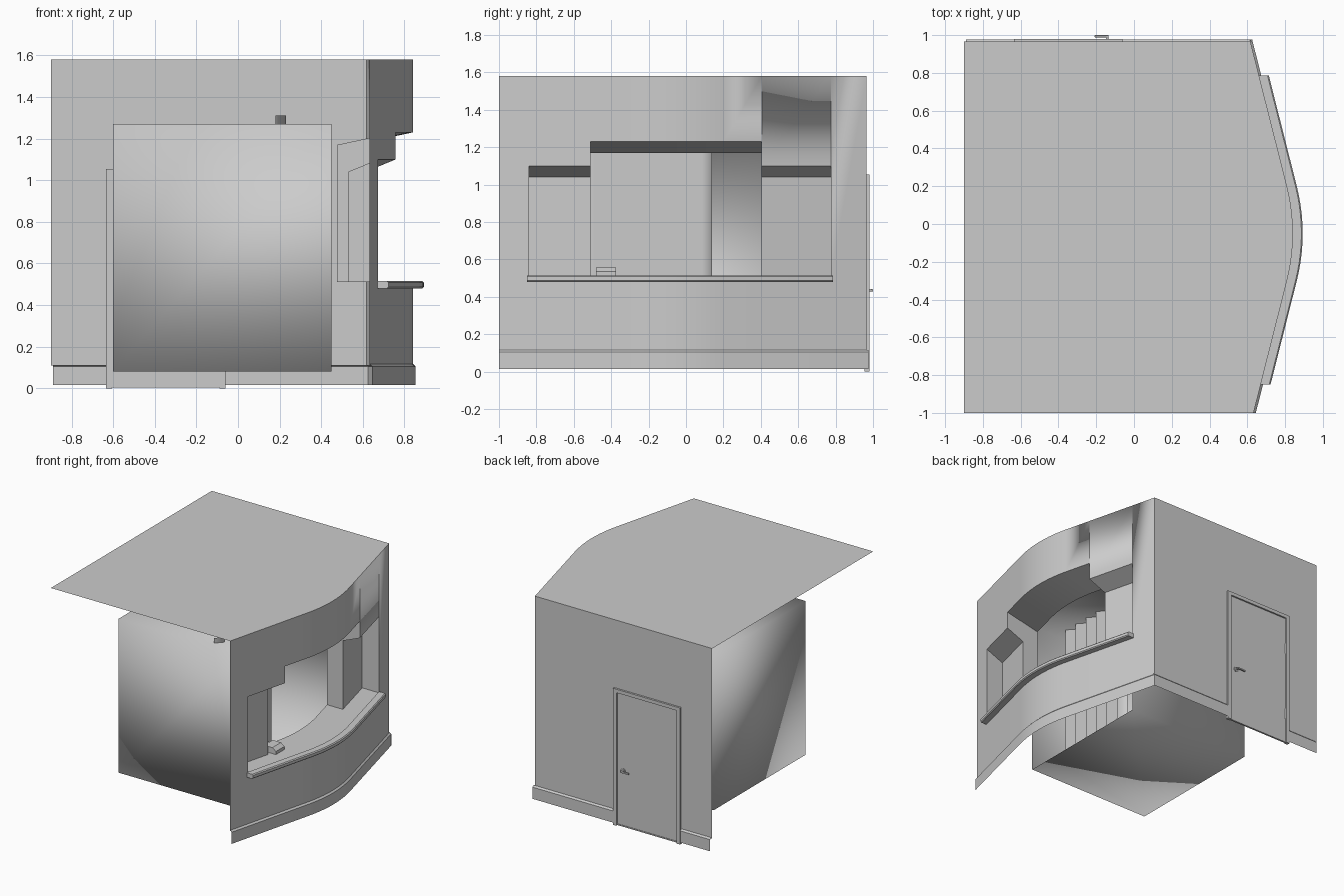
import bpy, bmesh, math

if "Cube" in bpy.data.objects:
    bpy.data.objects.remove(bpy.data.objects["Cube"])

TOP, SILL, BACK = 1.58, 0.51, 0.965


def wx(y):
    """Plan curve of the bowed serving wall: straight wings and a rounded middle."""
    if abs(y + 0.05) < 0.25:
        t = (y + 0.3) / 0.5
        return 0.81 * (1 - t) ** 2 + 2 * 0.8725 * t * (1 - t) + 0.81 * t * t
    return 0.81 - 0.253 * (abs(y + 0.05) - 0.25)


def span(y0, y1):
    """Stations along the wall between two y values."""
    ys = [-0.3 + 0.5 * i / 10 for i in range(11)]
    return [y0] + [y for y in ys if y0 + 0.001 < y < y1 - 0.001] + [y1]


def make(name, verts, faces, smooth=0):
    me = bpy.data.meshes.new(name)
    me.from_pydata(verts, [], faces)
    bm = bmesh.new()
    bm.from_mesh(me)
    bmesh.ops.remove_doubles(bm, verts=bm.verts, dist=0.0005)
    bmesh.ops.recalc_face_normals(bm, faces=bm.faces)
    bm.to_mesh(me)
    bm.free()
    ob = bpy.data.objects.new(name, me)
    bpy.context.collection.objects.link(ob)
    if smooth:
        for p in me.polygons:
            p.use_smooth = True
        if smooth < 180:
            bpy.ops.object.select_all(action='DESELECT')
            ob.select_set(True)
            bpy.context.view_layer.objects.active = ob
            bpy.ops.object.shade_smooth_by_angle(angle=math.radians(smooth))
    return ob


def sweep(name, strips, caps=False):
    """Sweep (offset, z) profiles along the bowed wall; strips = [(y0, y1, profile)]."""
    v, f = [], []
    for y0, y1, prof in strips:
        ys, n, b = span(y0, y1), len(prof), len(v)
        v += [(wx(y) + d, y, z) for y in ys for d, z in prof]
        for i in range(len(ys) - 1):
            for j in range(n - 1):
                a = b + i * n + j
                f.append((a, a + 1, a + n + 1, a + n))
        if caps:
            f += [tuple(range(b, b + n)), tuple(range(len(v) - n, len(v)))]
    return make(name, v, f, 30)


def box(name, x0, x1, y0, y1, z0, z1, bevel=0):
    v = [(x, y, z) for x in (x0, x1) for y in (y0, y1) for z in (z0, z1)]
    f = [(0, 1, 3, 2), (4, 6, 7, 5), (0, 4, 5, 1), (2, 3, 7, 6), (0, 2, 6, 4), (1, 5, 7, 3)]
    ob = make(name, v, f)
    if bevel:
        m = ob.modifiers.new("bevel", 'BEVEL')
        m.width, m.segments = bevel, 2
    return ob


# window layout: side niches and a deeper, taller middle opening
Y0, Y1, Y2, Y3 = -0.84, -0.51, 0.405, 0.775
ND, MD = -0.145, -0.28
NI, NO, MI, MO = 1.04, 1.10, 1.17, 1.23

# bowed wall with the window left open
sweep("serving_wall", [
    (-1, Y0, [(0, 0.11), (0, SILL), (0, TOP)]),
    (Y0, Y1, [(0, 0.11), (0, SILL)]), (Y1, Y2, [(0, 0.11), (0, SILL)]), (Y2, Y3, [(0, 0.11), (0, SILL)]),
    (Y0, Y1, [(0, NO), (0, TOP)]), (Y1, Y2, [(0, MO), (0, TOP)]), (Y2, Y3, [(0, NO), (0, TOP)]),
    (Y3, BACK, [(0, 0.11), (0, SILL), (0, TOP)])])

# niche backs, sloped headers and counter
sweep("window_recess", [
    (Y0, Y1, [(0, SILL), (ND, SILL), (ND, NI), (0, NO)]),
    (Y2, Y3, [(0, SILL), (ND, SILL), (ND, NI), (0, NO)]),
    (Y1, Y2, [(MD, MI), (0, MO)]),
    (Y1, Y2, [(MD, SILL), (0, SILL)])])
for name, y, prof in [
        ("niche_end_near", Y0, [(ND, SILL), (0, SILL), (0, NO), (ND, NI)]),
        ("niche_end_far", Y3, [(ND, SILL), (0, SILL), (0, NO), (ND, NI)]),
        ("opening_side_near", Y1, [(MD, SILL), (ND, SILL), (ND, NI), (0, NO), (0, MO), (MD, MI)]),
        ("opening_side_far", Y2, [(MD, SILL), (ND, SILL), (ND, NI), (0, NO), (0, MO), (MD, MI)])]:
    make(name, [(wx(y) + d, y, z) for d, z in prof], [tuple(range(len(prof)))])

# counter ledge with a rounded nose
sweep("counter_ledge", [(-0.85, 0.785, [(-0.005, 0.48), (0.045, 0.48), (0.052, 0.487), (0.052, 0.508),
                                        (0.045, 0.515), (-0.005, 0.515)])], caps=True)

# skirting along both walls
sweep("serving_wall_skirting", [(-1, 0.975, [(0.012, 0.015), (0.012, 0.105), (0, 0.117)])])
for name, a, b in [("skirting_left", -0.89, -0.635), ("skirting_right", -0.06, wx(BACK) + 0.012)]:
    make(name, [(x, y, z) for x in (a, b) for y, z in
                ((BACK + 0.012, 0.015), (BACK + 0.012, 0.105), (BACK, 0.117))],
         [(0, 1, 4, 3), (1, 2, 5, 4)])

# door wall with its doorway, and the roof
XE = wx(BACK)
make("door_wall", [(x, BACK, z) for x, z in
                   [(-0.9, 0.11), (-0.62, 0.11), (-0.62, 1.04), (-0.075, 1.04), (-0.075, 0.11),
                    (XE, 0.11), (XE, TOP), (-0.9, TOP)]], [tuple(range(8))])
edge = [(wx(y), y, TOP) for y in span(-1, BACK)]
make("roof", [(-0.9, -1, TOP)] + edge + [(-0.9, BACK, TOP)], [tuple(range(len(edge) + 2))])

# door, frame, hinges and handle
box("door", -0.607, -0.088, 0.955, 0.968, 0.012, 1.03)
fr = [(-0.635, 0), (-0.635, 1.055), (-0.06, 1.055), (-0.06, 0),
      (-0.09, 0), (-0.09, 1.028), (-0.605, 1.028), (-0.605, 0)]
make("door_frame", [(x, y, z) for y in (0.955, 0.98) for x, z in fr],
     [(0, 1, 6, 7), (1, 2, 5, 6), (2, 3, 4, 5), (8, 9, 14, 15), (9, 10, 13, 14), (10, 11, 12, 13)]
     + [(i, (i + 1) % 8, (i + 1) % 8 + 8, i + 8) for i in range(8)])
box("door_threshold", -0.605, -0.09, 0.958, 0.972, 0.003, 0.012)
for i, z in enumerate((0.24, 0.78)):
    box(f"hinge_{i + 1}", -0.62, -0.604, 0.95, 0.975, z - 0.042, z + 0.042)
for name, r, y0, y1 in [("handle_rose", 0.018, 0.966, 0.976), ("handle_stem", 0.007, 0.97, 0.995)]:
    bpy.ops.mesh.primitive_cylinder_add(vertices=16, radius=r, depth=y1 - y0,
                                        location=(-0.142, (y0 + y1) / 2, 0.435),
                                        rotation=(math.pi / 2, 0, 0))
    bpy.context.object.name = name
    bpy.ops.object.shade_smooth_by_angle()
box("handle_lever", -0.208, -0.134, 0.988, 1.0, 0.429, 0.441, 0.003)

# backdrop room behind the window, open towards the counter
v = [(x, y, z) for x in (-0.6, 0.45) for y in (-0.6, 0.52) for z in (0.08, 1.27)]
make("inner_room", v, [(0, 1, 3, 2), (0, 4, 5, 1), (2, 3, 7, 6), (0, 2, 6, 4), (1, 5, 7, 3)], 180)

# pleated curtain inside the room
n = 12
pv = [(0.18 + 0.05 * (i % 2), -0.55 + 0.69 * i / n, z) for i in range(n + 1) for z in (0.28, 1.31)]
make("curtain", pv, [(2 * i, 2 * i + 2, 2 * i + 3, 2 * i + 1) for i in range(n)], 180)

# small till on the counter
prof = [(0.56, 0.511), (0.66, 0.511), (0.66, 0.535), (0.63, 0.557), (0.56, 0.557)]
k = len(prof)
make("till", [(x, y, z) for y in (-0.48, -0.375) for x, z in prof],
     [tuple(range(k)), tuple(range(k, 2 * k))]
     + [(i, (i + 1) % k, (i + 1) % k + k, i + k) for i in range(k)])
